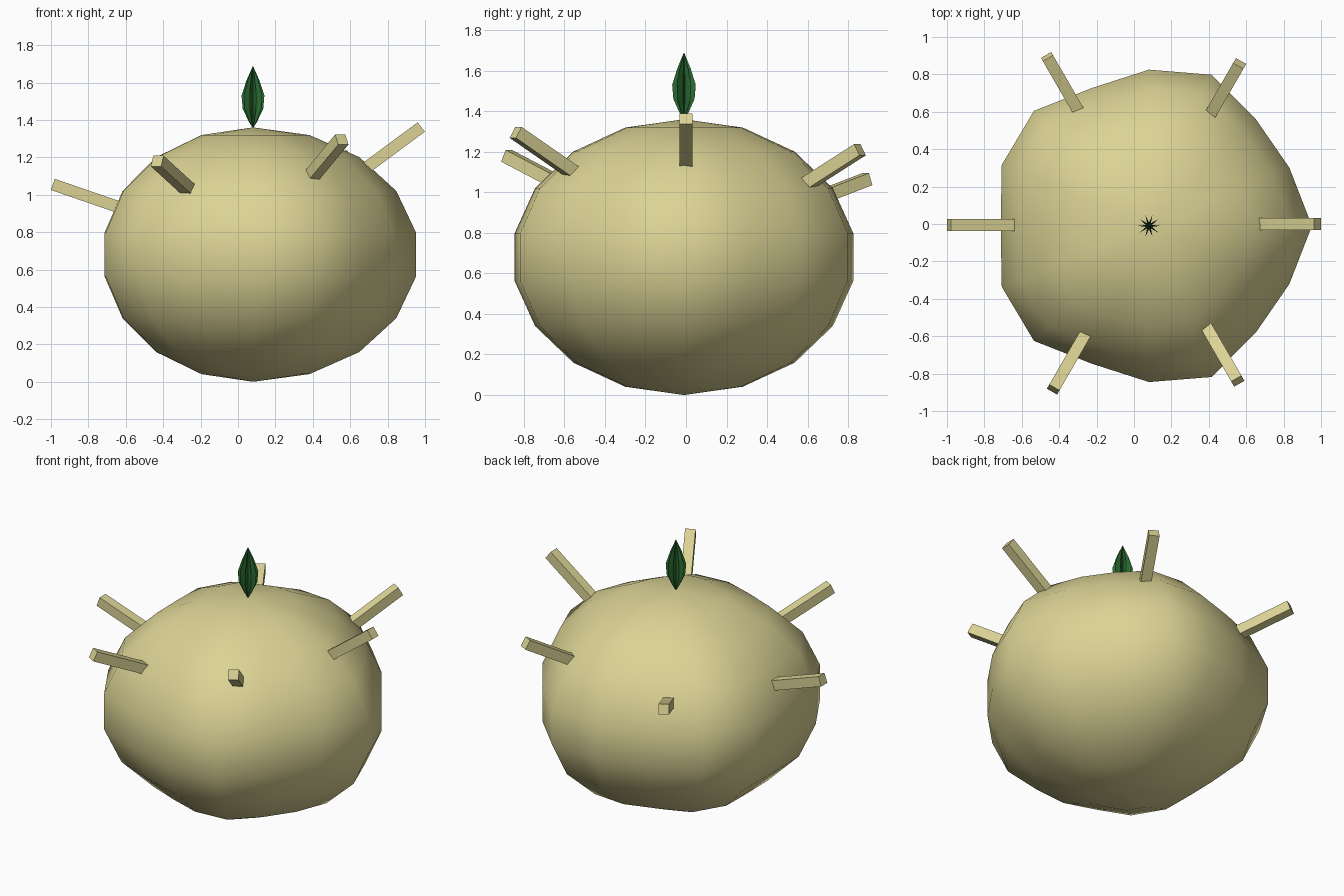
import bpy, bmesh
from math import sin, cos, pi, radians
from mathutils import Vector, Matrix

cube = bpy.data.objects.get("Cube")
if cube:
    bpy.data.objects.remove(cube, do_unlink=True)


def material(name, rgb):
    mat = bpy.data.materials.new(name)
    mat.use_nodes = True
    mat.diffuse_color = (*rgb, 1)
    mat.node_tree.nodes["Principled BSDF"].inputs["Base Color"].default_value = (*rgb, 1)
    return mat


STRAW = material("pale straw", (0.71, 0.65, 0.30))
GREEN = material("leaf green", (0.024, 0.15, 0.032))
CX, CY = 0.08, -0.01


def finish(name, bm, mat, smooth=False):
    bmesh.ops.recalc_face_normals(bm, faces=bm.faces)
    for f in bm.faces:
        f.smooth = smooth
    mesh = bpy.data.meshes.new(name)
    bm.to_mesh(mesh)
    bm.free()
    mesh.materials.append(mat)
    obj = bpy.data.objects.new(name, mesh)
    bpy.context.collection.objects.link(obj)
    return obj


def spindle(name, bottom, top, rings, mat, smooth):
    """Closed shape from rings of (z, list of radii) between two poles."""
    bm = bmesh.new()
    n = len(rings[0][1])
    loops = [[bm.verts.new((CX + r * cos(2 * pi * i / n), CY + r * sin(2 * pi * i / n), z))
              for i, r in enumerate(radii)] for z, radii in rings]
    low, high = bm.verts.new((CX, CY, bottom)), bm.verts.new((CX, CY, top))
    for i in range(n):
        j = (i + 1) % n
        bm.faces.new((low, loops[0][j], loops[0][i]))
        bm.faces.new((high, loops[-1][i], loops[-1][j]))
        for a, b in zip(loops, loops[1:]):
            bm.faces.new((a[i], a[j], b[j], b[i]))
    return finish(name, bm, mat, smooth)


# Lumpy round body: each meridian has its own radius, mirrored front to back
half = [0.885, 0.825, 0.82, 0.888, 0.848, 0.81, 0.883, 0.865, 0.805]
meridians = half + half[-2:0:-1]
H = 0.68
body_rings = [(H - H * cos(pi * k / 9), [r * sin(pi * k / 9) for r in meridians])
              for k in range(1, 9)]
spindle("body", 0, 2 * H, body_rings, STRAW, True)

# Fluted leaf bud on top, star-shaped in section
bud_profile = [(1.39, 0.022), (1.46, 0.055), (1.53, 0.061), (1.61, 0.035)]
bud_rings = [(z, [r if i % 2 == 0 else r * 0.28 for i in range(20)]) for z, r in bud_profile]
spindle("leaf_bud", 1.355, 1.69, bud_rings, GREEN, False)

# Square spikes: tip centre, heading and upward tilt in degrees
spikes = {
    "left_spike": ((0.98, 0, 1.362), 0, 36.5),
    "back_left_spike": ((0.565, 0.858, 1.21), 60, 29),
    "back_right_spike": ((-0.465, 0.895, 1.065), 120, 18.5),
    "right_spike": ((-0.99, -0.006, 1.055), 180, 19),
    "front_right_spike": ((-0.432, -0.885, 1.18), 240, 24.5),
    "front_left_spike": ((0.555, -0.84, 1.295), 300, 31),
}
LENGTH, WIDTH = 0.5, 0.063
for name, (tip, heading, tilt) in spikes.items():
    bm = bmesh.new()
    turn = Matrix.Rotation(radians(heading), 4, 'Z') @ Matrix.Rotation(radians(-tilt), 4, 'Y')
    place = Matrix.Translation(Vector(tip)) @ turn
    shape = Matrix.Translation((-LENGTH / 2, 0, 0)) @ Matrix.Diagonal((LENGTH, WIDTH, WIDTH, 1))
    bmesh.ops.create_cube(bm, size=1, matrix=place @ shape)
    finish(name, bm, STRAW)
